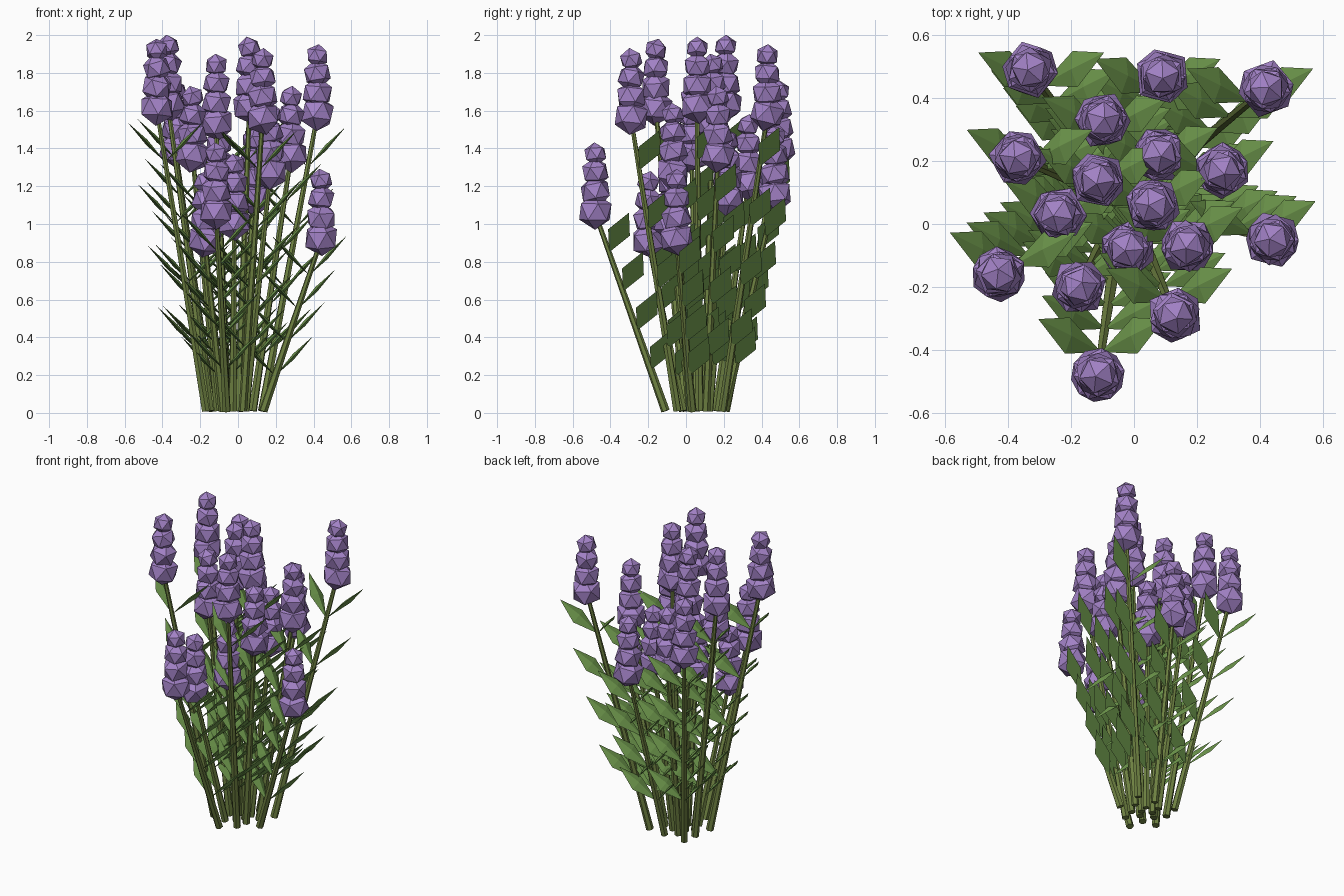
import bpy, bmesh, math, random
from mathutils import Vector, Matrix, Euler

if "Cube" in bpy.data.objects:
    bpy.data.objects.remove(bpy.data.objects["Cube"])

random.seed(4)


def material(name, colour):
    m = bpy.data.materials.new(name)
    m.diffuse_color = (*colour, 1)
    m.use_nodes = True
    m.node_tree.nodes["Principled BSDF"].inputs["Base Color"].default_value = m.diffuse_color
    return m


STEM = material("olive_stem", (0.16, 0.225, 0.055))
LEAF = material("leaf_green", (0.16, 0.32, 0.075))
BLOOM = material("lavender_purple", (0.36, 0.22, 0.56))


def finish(bm, name, mat):
    bmesh.ops.recalc_face_normals(bm, faces=bm.faces)
    mesh = bpy.data.meshes.new(name)
    bm.to_mesh(mesh)
    bm.free()
    mesh.materials.append(mat)
    obj = bpy.data.objects.new(name, mesh)
    bpy.context.collection.objects.link(obj)


# Straight tapering stem between two points
def add_stem(a, b):
    bm = bmesh.new()
    d = b - a
    place = Matrix.Translation((a + b) / 2) @ d.to_track_quat('Z', 'Y').to_matrix().to_4x4()
    bmesh.ops.create_cone(bm, cap_ends=True, segments=6, radius1=0.023,
                          radius2=0.012, depth=d.length, matrix=place)
    finish(bm, "stem", STEM)


# Mirrored pairs of diamond leaves, ridged on top and flat below
def add_leaves(a, b):
    bm = bmesh.new()
    outline = [(0, 0, 0), (0.115, -0.005, 0.122), (0.2, 0.105, 0.21), (0.1, 0.11, 0.088)]
    for t in (0.225, 0.44, 0.655, 0.87):
        p = a.lerp(b, t)
        for side in (-1, 1):
            rim = [bm.verts.new(p + Vector((side * x, y, z))) for x, y, z in outline]
            ridge = bm.verts.new(p + Vector((side * 0.094, 0.052, 0.117)))
            for i in range(4):
                bm.faces.new((rim[i], rim[(i + 1) % 4], ridge))
            bm.faces.new(rim[::-1])
    finish(bm, "leaves", LEAF)


# Stack of four shrinking faceted buds
def add_flower(x, y, bottom):
    bm = bmesh.new()
    for z, r in ((0.09, 0.096), (0.197, 0.085), (0.3, 0.076), (0.395, 0.063)):
        tilt = Euler((random.uniform(-0.22, 0.22), random.uniform(-0.22, 0.22),
                      random.uniform(0, math.tau))).to_matrix().to_4x4()
        bmesh.ops.create_icosphere(bm, subdivisions=1, radius=r,
                                   matrix=Matrix.Translation((x, y, bottom + z)) @ tilt)
    finish(bm, "flower", BLOOM)


# Flower position and top height of every stalk
STALKS = [
    (-0.33, 0.49, 1.76), (0.09, 0.47, 1.52), (0.42, 0.43, 1.95),
    (-0.10, 0.33, 1.58), (-0.37, 0.21, 2.00), (0.08, 0.22, 1.50),
    (0.28, 0.17, 1.73), (-0.115, 0.14, 1.90), (-0.24, 0.03, 1.73),
    (0.06, 0.06, 1.99), (-0.02, -0.08, 1.37), (0.17, -0.07, 1.64),
    (0.44, -0.05, 1.29), (-0.43, -0.16, 1.98), (-0.175, -0.20, 1.28),
    (0.13, -0.29, 1.93), (-0.115, -0.48, 1.43),
]

for x, y, top in STALKS:
    bottom = top - 0.455
    foot = Vector((0.35 * x - 0.02, 0.33 * y + 0.05, 0.01))
    head = Vector((x, y, bottom + 0.08))
    add_stem(foot, head)
    add_leaves(foot, foot.lerp(head, bottom / (bottom + 0.08)))
    add_flower(x, y, bottom)
